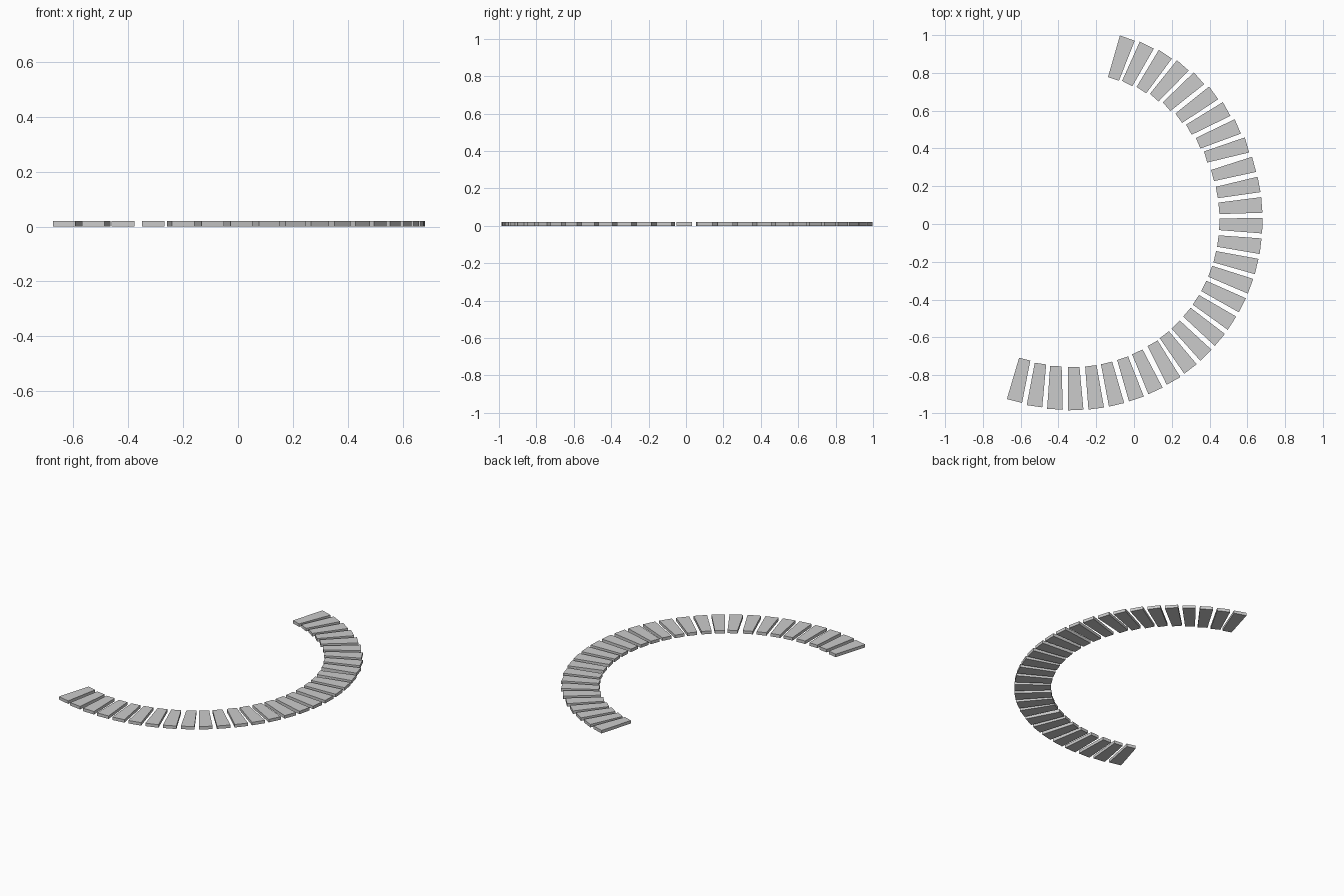
import bpy
import bmesh
from math import radians, cos, sin

if "Cube" in bpy.data.objects:
    bpy.data.objects.remove(bpy.data.objects["Cube"])

CENTRE = (-0.326, 0.021)
RADIUS = 1.006              # to the middle of each outer edge
LENGTH, OUTER, INNER, THICK = 0.228, 0.083, 0.061, 0.02
START, STEP = 73.2, -6.24   # degrees

# How far each slab is turned away from the radial direction, in degrees
TWIST = [-2, -4, -4.5, -6, -7, -6, -7, -6.5, -7, -2, 0, 0, 0, 1, 1,
         0, 0, 0, -1, 0, -1, -3, -1, -1, 0, 0, 1.5, 4, 3.5, 4]

# Tapered slab, shared by all pieces; origin at the middle of its outer edge
bm = bmesh.new()
outline = [(-LENGTH, -INNER / 2), (0, -OUTER / 2), (0, OUTER / 2), (-LENGTH, INNER / 2)]
base = bm.faces.new([bm.verts.new((x, y, 0)) for x, y in outline])
top = bmesh.ops.extrude_face_region(bm, geom=[base])["geom"]
bmesh.ops.translate(bm, vec=(0, 0, THICK),
                    verts=[v for v in top if isinstance(v, bmesh.types.BMVert)])
bmesh.ops.recalc_face_normals(bm, faces=bm.faces)
slab_mesh = bpy.data.meshes.new("slab")
bm.to_mesh(slab_mesh)
bm.free()

# Half ring of slabs
for i, twist in enumerate(TWIST):
    angle = START + STEP * i
    slab = bpy.data.objects.new(f"paving_slab_{i + 1:02d}", slab_mesh)
    slab.location = (CENTRE[0] + RADIUS * cos(radians(angle)),
                     CENTRE[1] + RADIUS * sin(radians(angle)), 0)
    slab.rotation_euler.z = radians(angle + twist)
    bpy.context.collection.objects.link(slab)
